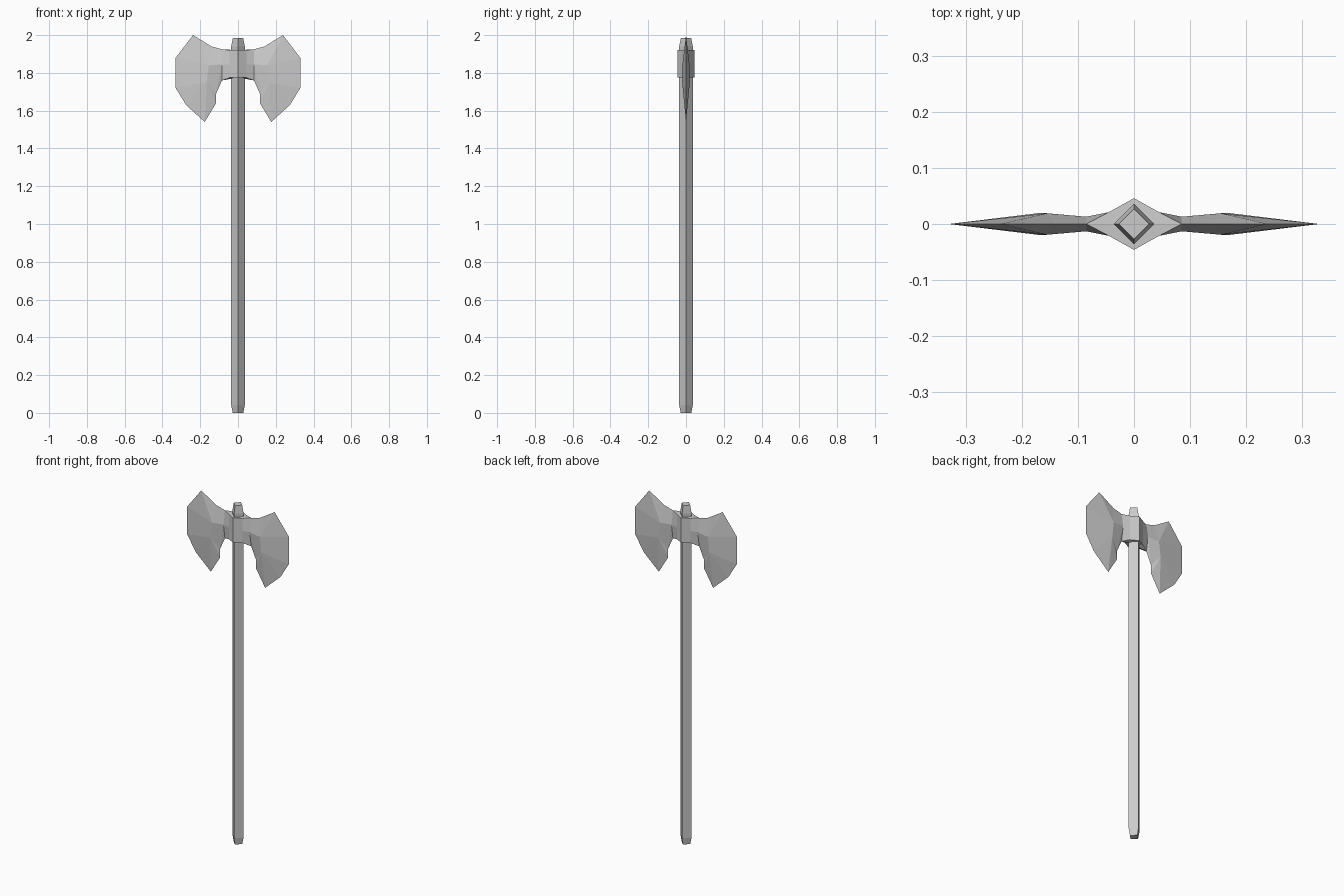
import bpy
import math

if "Cube" in bpy.data.objects:
    bpy.data.objects.remove(bpy.data.objects["Cube"])


def make_mesh(name, verts, faces):
    mesh = bpy.data.meshes.new(name)
    mesh.from_pydata(verts, [], faces)
    ob = bpy.data.objects.new(name, mesh)
    bpy.context.collection.objects.link(ob)
    return ob


# Handle: four-sided pole with tapered ends
rings = [(0.0, 0.028), (0.04, 0.036), (1.94, 0.036), (1.985, 0.027)]
verts = [(r * math.cos(i * math.pi / 2), r * math.sin(i * math.pi / 2), z)
         for z, r in rings for i in range(4)]
faces = [(4 * k + i, 4 * k + (i + 1) % 4, 4 * k + 4 + (i + 1) % 4, 4 * k + 4 + i)
         for k in range(3) for i in range(4)]
faces += [(3, 2, 1, 0), (12, 13, 14, 15)]
make_mesh("handle", verts, faces)

# Axe head: one front quarter, mirrored across x and y
points = {
    # collar around the handle
    "t0": (0, 0, 1.92), "b0": (0, 0, 1.775),
    "c0": (0, -0.046, 1.92), "c1": (0, -0.046, 1.775),
    "k0": (0.045, -0.021, 1.92), "km": (0.045, -0.021, 1.845),
    "k1": (0.045, -0.021, 1.775),
    # neck of the blade
    "n0": (0.085, 0, 1.925), "nm": (0.085, -0.013, 1.845), "n1": (0.085, 0, 1.76),
    # thin blade outline
    "e1": (0.14, 0, 1.94), "e2": (0.238, 0, 2.0), "e3": (0.33, 0, 1.88),
    "e4": (0.33, 0, 1.72), "e5": (0.275, 0, 1.63), "e6": (0.176, 0, 1.54),
    "e7": (0.116, 0, 1.64), "e8": (0.116, 0, 1.69),
    # raised centre of the blade
    "a": (0.155, -0.019, 1.84), "b": (0.165, -0.02, 1.75),
}
patches = """t0 c0 k0 n0|b0 n1 k1|b0 k1 c1|c0 c1 k1 km k0|k0 km nm n0|km k1 n1 nm
n0 nm a e1|nm n1 e8|nm e8 b a|e1 a e2|a e3 e2|a b e4 e3|b e5 e4|b e6 e5|b e7 e6|b e8 e7"""
names = list(points)
faces = [[names.index(n) for n in p.split()]
         for p in patches.replace("\n", "|").split("|")]
head = make_mesh("axe_head", list(points.values()), faces)
mirror = head.modifiers.new("mirror", "MIRROR")
mirror.use_axis = (True, True, False)
mirror.merge_threshold = 0.0005
